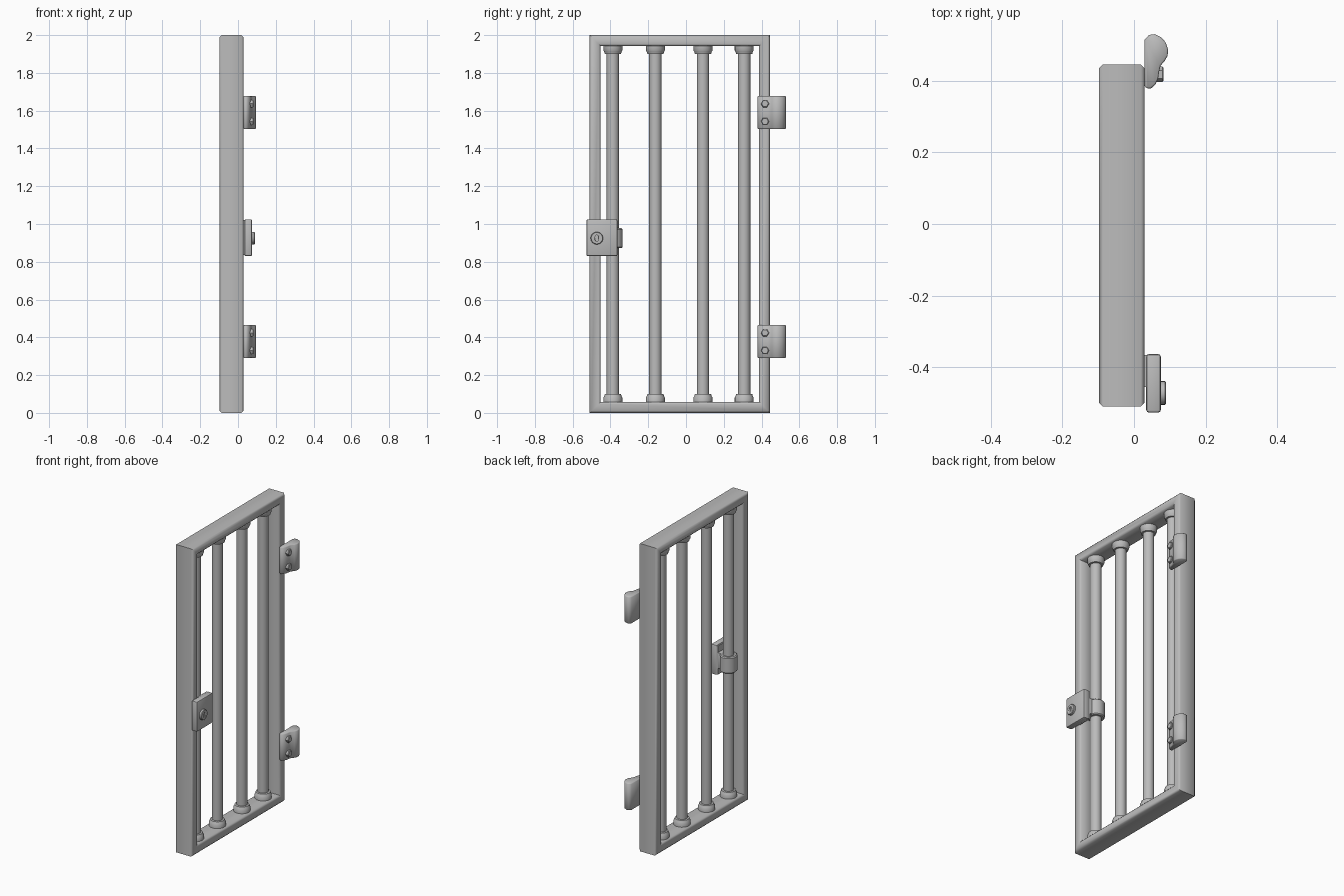
import bpy, bmesh, math
from mathutils import Matrix, Vector

if "Cube" in bpy.data.objects:
    bpy.data.objects.remove(bpy.data.objects["Cube"], do_unlink=True)

GREY = (0.5, 0.5, 0.5, 1)
metal = bpy.data.materials.new("grey metal")
metal.use_nodes = True
metal.diffuse_color = GREY
metal.node_tree.nodes["Principled BSDF"].inputs["Base Color"].default_value = GREY

BAR_X = -0.035


def finish(name, bm, angle=35, bevel=0, segments=2):
    bmesh.ops.recalc_face_normals(bm, faces=bm.faces)
    mesh = bpy.data.meshes.new(name)
    bm.to_mesh(mesh)
    bm.free()
    mesh.materials.append(metal)
    ob = bpy.data.objects.new(name, mesh)
    bpy.context.collection.objects.link(ob)
    bpy.ops.object.select_all(action="DESELECT")
    ob.select_set(True)
    bpy.context.view_layer.objects.active = ob
    if bevel:
        mod = ob.modifiers.new("bevel", "BEVEL")
        mod.width, mod.segments = bevel, segments
        mod.limit_method = "ANGLE"
        mod.angle_limit = math.radians(50)
        bpy.ops.object.modifier_apply(modifier=mod.name)
    bpy.ops.object.shade_smooth_by_angle(angle=math.radians(angle))
    return ob


def box(name, low, high, bevel=0):
    low, high = Vector(low), Vector(high)
    bm = bmesh.new()
    bmesh.ops.create_cube(bm, size=1)
    bmesh.ops.scale(bm, vec=high - low, verts=bm.verts)
    bmesh.ops.translate(bm, vec=(low + high) / 2, verts=bm.verts)
    return finish(name, bm, bevel=bevel)


def lathe(name, profile, centre, sides=24, along_x=False, angle=35):
    """Closed solid of revolution from (radius, height) pairs."""
    bm = bmesh.new()
    rings = []
    for r, h in profile:
        rings.append([bm.verts.new((r * math.cos(2 * math.pi * i / sides),
                                    r * math.sin(2 * math.pi * i / sides), h))
                      for i in range(sides)])
    for a, b in zip(rings, rings[1:]):
        for i in range(sides):
            j = (i + 1) % sides
            bm.faces.new((a[i], a[j], b[j], b[i]))
    bm.faces.new(rings[0])
    bm.faces.new(rings[-1])
    if along_x:
        turn = Matrix.Rotation(math.pi / 2, 4, "Y") @ Matrix.Rotation(math.pi / 2, 4, "Z")
        bmesh.ops.transform(bm, matrix=turn, verts=bm.verts)
    bmesh.ops.translate(bm, vec=centre, verts=bm.verts)
    return finish(name, bm, angle)


# Door frame: chamfered profile swept round four mitred corners
def door_frame():
    y0, y1, z0, z1 = -0.51, 0.445, 0, 2
    x0, x1, w, c = -0.098, 0.03, 0.058, 0.011
    profile = [(0, x0 + c), (c, x0), (w - c, x0), (w, x0 + c),
               (w, x1 - c), (w - c, x1), (c, x1), (0, x1 - c)]
    bm = bmesh.new()
    rings = [[bm.verts.new((x, y0 + d if sy < 0 else y1 - d, z0 + d if sz < 0 else z1 - d))
              for d, x in profile]
             for sy, sz in ((-1, -1), (1, -1), (1, 1), (-1, 1))]
    n = len(profile)
    for k in range(4):
        a, b = rings[k], rings[(k + 1) % 4]
        for i in range(n):
            j = (i + 1) % n
            bm.faces.new((a[i], a[j], b[j], b[i]))
    finish("door_frame", bm, angle=50)


door_frame()

# Bars with a stepped collar at each end
for number, y in enumerate((-0.387, -0.162, 0.09, 0.308), 1):
    lathe(f"bar_{number}", [(0.033, 0.05), (0.033, 1.95)], (BAR_X, y, 0))
    collar = [(0.05, 0), (0.05, 0.025), (0.046, 0.031), (0.043, 0.042), (0.033, 0.044)]
    lathe(f"bottom_collar_{number}", [(r, 0.057 + h) for r, h in collar], (BAR_X, y, 0))
    lathe(f"top_collar_{number}", [(r, 1.943 - h) for r, h in collar], (BAR_X, y, 0))


# Hinges: leaf flowing into a rounded knuckle, held by two hexagonal bolts
def hinge(name, bottom):
    outline = [(0.03, 0.385), (0.036, 0.378), (0.048, 0.379), (0.06, 0.39),
               (0.067, 0.405), (0.07, 0.425), (0.074, 0.442), (0.086, 0.456),
               (0.094, 0.47), (0.095, 0.488), (0.088, 0.508), (0.075, 0.522),
               (0.058, 0.53), (0.042, 0.528), (0.03, 0.515)]
    bm = bmesh.new()
    face = bm.faces.new([bm.verts.new((x, y, bottom)) for x, y in outline])
    top = bmesh.ops.extrude_face_region(bm, geom=[face])["geom"]
    bmesh.ops.translate(bm, vec=(0, 0, 0.175),
                        verts=[v for v in top if isinstance(v, bmesh.types.BMVert)])
    finish(name, bm, angle=50, bevel=0.004, segments=1)
    for i, dz in enumerate((0.04, 0.134), 1):
        lathe(f"{name}_bolt_{i}", [(0.022, 0.05), (0.022, 0.079), (0.018, 0.083)],
              (0, 0.418, bottom + dz), sides=6, along_x=True, angle=20)


hinge("lower_hinge", 0.29)
hinge("upper_hinge", 1.503)

# Lock case, clamped to the first bar
box("lock_case", (0.034, -0.527, 0.83), (0.075, -0.363, 1.025), bevel=0.008)
box("lock_back_plate", (0.028, -0.455, 0.835), (0.04, -0.366, 1.02))
box("lock_bracket", (BAR_X, -0.43, 0.875), (0.036, -0.366, 0.978), bevel=0.004)
lathe("lock_clamp", [(0.046, 0.872), (0.052, 0.878), (0.052, 0.972), (0.046, 0.978)],
      (BAR_X, -0.387, 0))

# Lock cylinder with a sunken keyhole
cylinder = lathe("lock_cylinder", [(0.033, 0.07), (0.033, 0.086), (0.03, 0.09)],
                 (0, -0.472, 0.925), along_x=True)
cutter = lathe("keyhole_cutter", [(0.018, 0.08), (0.018, 0.1)], (0, 0, 0), sides=16, along_x=True)
cutter.scale = (1, 0.55, 1)
cutter.location = (0, -0.472, 0.925)
cutter.hide_render = True
bpy.context.view_layer.update()
cut = cylinder.modifiers.new("keyhole", "BOOLEAN")
cut.operation, cut.object = "DIFFERENCE", cutter
bpy.context.view_layer.objects.active = cylinder
bpy.ops.object.modifier_apply(modifier=cut.name)
bpy.data.objects.remove(cutter, do_unlink=True)
box("keyway", (0.078, -0.475, 0.911), (0.087, -0.469, 0.939))
